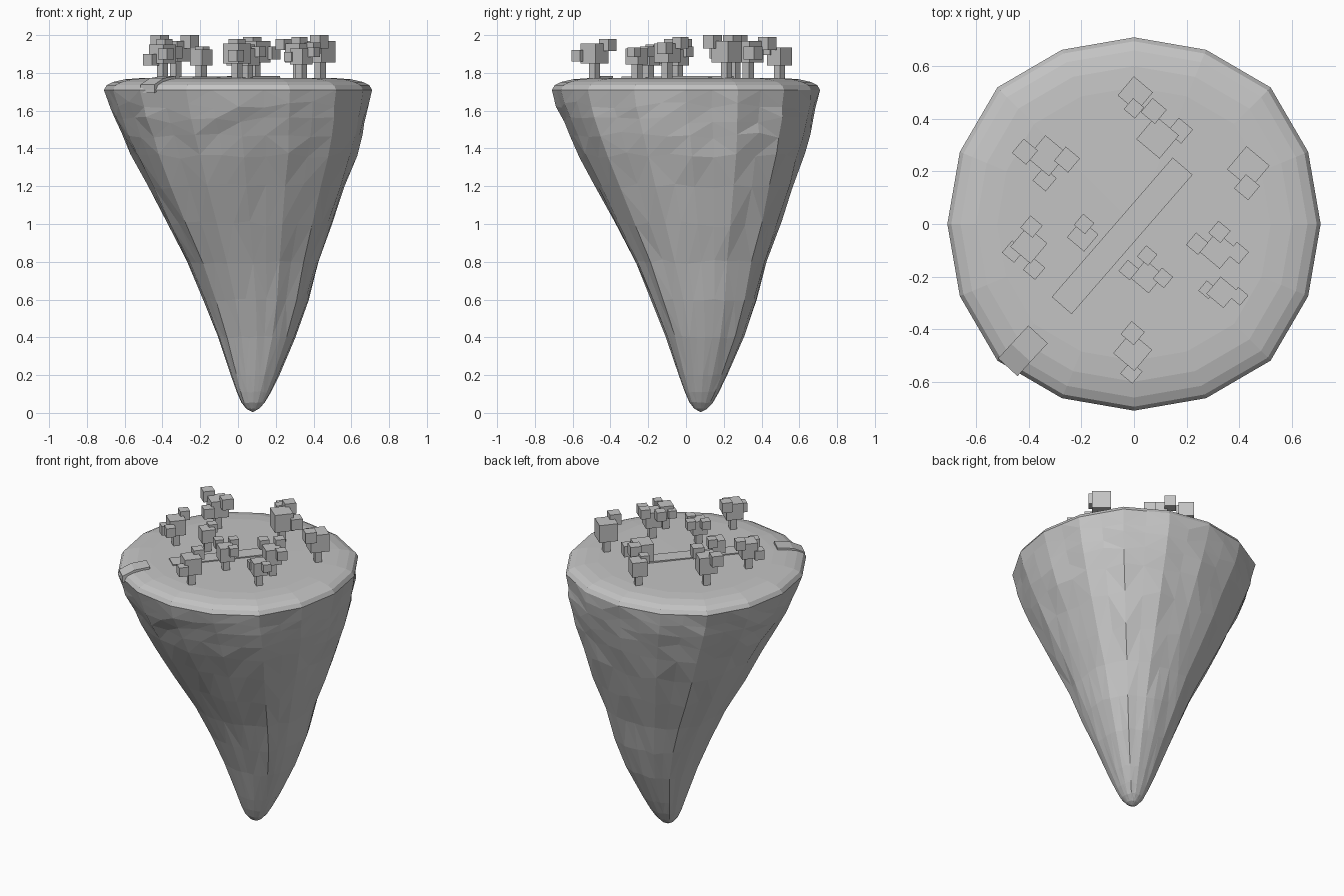
import bpy, bmesh, math, random
from mathutils import Vector, Matrix

random.seed(4)
if "Cube" in bpy.data.objects:
    bpy.data.objects.remove(bpy.data.objects["Cube"])

GREY = 0.55
stone = bpy.data.materials.new("plain_grey")
stone.use_nodes = True
stone.diffuse_color = (GREY, GREY, GREY, 1)
stone.node_tree.nodes["Principled BSDF"].inputs["Base Color"].default_value = (GREY, GREY, GREY, 1)


def make_object(name, bm):
    bmesh.ops.recalc_face_normals(bm, faces=bm.faces)
    mesh = bpy.data.meshes.new(name)
    bm.to_mesh(mesh)
    bm.free()
    mesh.materials.append(stone)
    obj = bpy.data.objects.new(name, mesh)
    bpy.context.collection.objects.link(obj)
    return obj


SEGMENTS = 32


def outline(square):
    """Unit ring: sixteen corners, slightly squared at the diagonals, plus midpoints."""
    factors = [1, 1.01 + 0.02 * square, 1.035 + 0.05 * square, 1.01 + 0.02 * square]
    corners = []
    for i in range(16):
        a = math.tau * i / 16
        corners.append(Vector((math.cos(a), math.sin(a))) * factors[i % 4])
    ring = []
    for i in range(16):
        ring += [corners[i], (corners[i] + corners[(i + 1) % 16]) / 2]
    return ring


def loft(name, rings, tip, rough=0.0, square=0.0):
    """Join rings of (height, radius, diagonal offset), closing on a tip."""
    bm = bmesh.new()
    loops = []
    top = rings[0][0]
    for k, (z, radius, shift) in enumerate(rings):
        amount = rough * min(1, radius / 0.5) if k else 0
        loop = []
        for p in outline(square * min(1, (top - z) / 0.7)):
            # Slide points along the slope, with a little bump outward
            dz = random.uniform(-1, 1) * amount
            r = radius + 0.4 * dz + random.uniform(-0.35, 0.35) * amount
            loop.append(bm.verts.new((p.x * r + shift, p.y * r + shift, z + dz)))
        loops.append(loop)
    for a, b in zip(loops, loops[1:]):
        for i in range(SEGMENTS):
            j = (i + 1) % SEGMENTS
            bm.faces.new((a[i], a[j], b[j], b[i]))
    end = bm.verts.new(tip)
    for i in range(SEGMENTS):
        bm.faces.new((loops[-1][i], loops[-1][(i + 1) % SEGMENTS], end))
    if rough:
        bmesh.ops.triangulate(bm, faces=bm.faces, quad_method='SHORT_EDGE')
    return make_object(name, bm)


# Tapering rock underside, leaning slightly toward the tip
rock = [(1.71, 0.71, 0), (1.63, 0.69, 0.004), (1.55, 0.666, 0.012), (1.47, 0.637, 0.022),
        (1.36, 0.594, 0.032), (1.2, 0.525, 0.045), (1.0, 0.437, 0.062), (0.8, 0.35, 0.08),
        (0.6, 0.28, 0.095), (0.4, 0.206, 0.1), (0.2, 0.128, 0.09), (0.11, 0.09, 0.084),
        (0.055, 0.062, 0.08), (0.022, 0.034, 0.078)]
loft("rock_underside", rock, (0.078, 0.078, 0.004), rough=0.018, square=1.0)

# Gently domed ground with a bevelled rim
ground = [(1.71, 0.71, 0), (1.735, 0.695, 0), (1.752, 0.66, 0), (1.766, 0.6, 0),
          (1.772, 0.52, 0)]
loft("ground_top", ground, (0, 0, 1.776))


# Path pieces: a flat ribbon with thickness, swept along a few points
def ribbon(name, points, width, thickness):
    bm = bmesh.new()
    points = [Vector(p) for p in points]
    along = points[-1] - points[0]
    side = Vector((-along.y, along.x, 0)).normalized() * width / 2
    down = Vector((0, 0, -thickness))
    rows = [[bm.verts.new(v) for v in (p + side, p - side, p - side + down, p + side + down)]
            for p in points]
    for a, b in zip(rows, rows[1:]):
        for i in range(4):
            j = (i + 1) % 4
            bm.faces.new((a[i], a[j], b[j], b[i]))
    bm.faces.new(rows[0])
    bm.faces.new(rows[-1])
    make_object(name, bm)


ribbon("path", [(-0.275, -0.31, 1.78), (0.185, 0.22, 1.784)], 0.1, 0.03)
ribbon("path_over_edge", [(-0.48, -0.545, 1.738), (-0.43, -0.49, 1.772), (-0.365, -0.42, 1.784)],
       0.1, 0.045)


# Blocky trees: a trunk, then leaf blocks as (x, y, size, top height)
def box(bm, x, y, low, high, width):
    turn = Matrix.Rotation(math.radians(50), 4, 'Z')
    place = Matrix.Translation((x, y, (low + high) / 2))
    bmesh.ops.create_cube(bm, size=1, matrix=place @ turn @ Matrix.Diagonal((width, width, high - low, 1)))


trees = [
    [(0.005, 0.495, 0.095, 1.935), (0, 0.44, 0.055, 1.95)],
    [(0.09, 0.33, 0.115, 1.97), (0.175, 0.355, 0.07, 1.94), (0.075, 0.43, 0.07, 1.99)],
    [(-0.33, 0.26, 0.11, 1.97), (-0.415, 0.275, 0.07, 2.0), (-0.255, 0.245, 0.07, 2.0),
     (-0.34, 0.17, 0.065, 1.94)],
    [(0.435, 0.215, 0.115, 1.97), (0.43, 0.14, 0.07, 2.0)],
    [(-0.195, -0.045, 0.085, 1.925), (-0.19, 0, 0.055, 1.94)],
    [(-0.4, -0.08, 0.1, 1.95), (-0.39, -0.01, 0.06, 1.98), (-0.46, -0.105, 0.06, 1.9),
     (-0.38, -0.17, 0.06, 1.93)],
    [(0.05, -0.2, 0.09, 1.93), (-0.02, -0.175, 0.055, 1.95), (0.11, -0.205, 0.055, 1.94),
     (0.05, -0.12, 0.055, 1.95)],
    [(0.32, -0.1, 0.1, 1.955), (0.24, -0.075, 0.06, 1.98), (0.325, -0.03, 0.06, 1.99),
     (0.395, -0.11, 0.06, 1.96)],
    [(0.335, -0.26, 0.085, 1.93), (0.28, -0.25, 0.05, 1.91), (0.4, -0.275, 0.05, 1.935)],
    [(-0.005, -0.485, 0.105, 1.955), (-0.005, -0.415, 0.065, 1.98), (-0.01, -0.565, 0.06, 1.92)],
]
for number, blocks in enumerate(trees, 1):
    x, y, size, top = blocks[0]
    bm = bmesh.new()
    box(bm, x, y, 1.75, top - size / 2, 0.042)
    make_object(f"tree_trunk_{number}", bm)
    bm = bmesh.new()
    for bx, by, bsize, btop in blocks:
        box(bm, bx, by, btop - bsize, btop, bsize)
    make_object(f"tree_leaves_{number}", bm)
